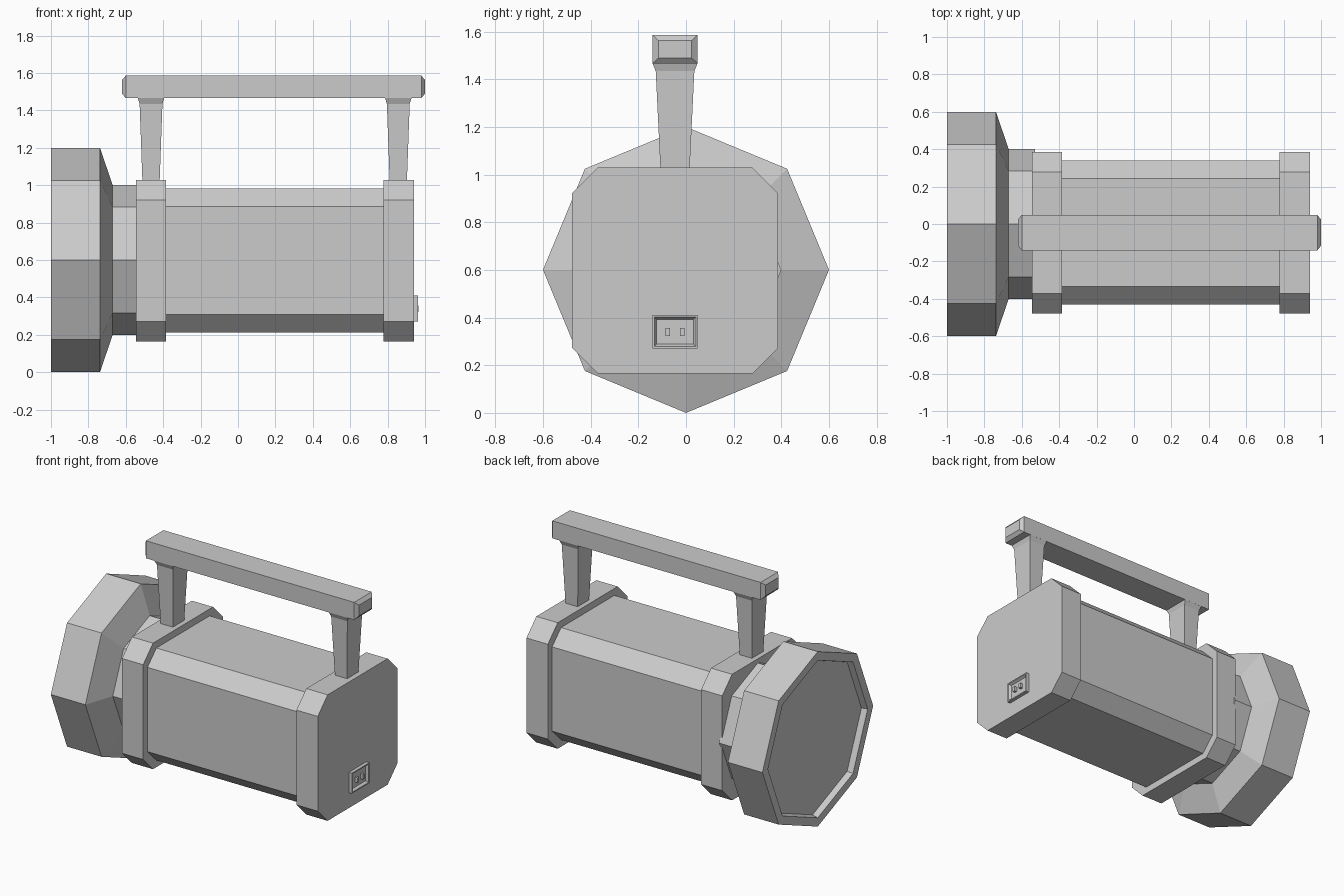
import bpy, bmesh, math

if "Cube" in bpy.data.objects:
    bpy.data.objects.remove(bpy.data.objects["Cube"])

CY, CZ = -0.046, 0.597   # axis of the battery case and handle


def loft(name, rings):
    """Skin a list of equal-length point rings and cap both ends."""
    bm = bmesh.new()
    rows = [[bm.verts.new(p) for p in ring] for ring in rings]
    n = len(rows[0])
    for a, b in zip(rows, rows[1:]):
        for i in range(n):
            j = (i + 1) % n
            bm.faces.new((a[i], a[j], b[j], b[i]))
    bm.faces.new(rows[0])
    bm.faces.new(rows[-1])
    bmesh.ops.recalc_face_normals(bm, faces=bm.faces)
    me = bpy.data.meshes.new(name)
    bm.to_mesh(me)
    bm.free()
    ob = bpy.data.objects.new(name, me)
    bpy.context.collection.objects.link(ob)
    return ob


def octagon(x, r):
    return [(x, r * math.cos(i * math.pi / 4), 0.6 + r * math.sin(i * math.pi / 4))
            for i in range(8)]


def chamfered(x, h, c):
    k = h - c
    pts = [(h, -k), (h, k), (k, h), (-k, h), (-h, k), (-h, -k), (-k, -h), (k, -h)]
    return [(x, CY + a, CZ + b) for a, b in pts]


def rect_yz(x, cy, cz, hy, hz):
    return [(x, cy + a * hy, cz + b * hz) for a, b in ((-1, -1), (1, -1), (1, 1), (-1, 1))]


def rect_xy(z, cx, hx, hy):
    return [(cx + a * hx, CY + b * hy, z) for a, b in ((-1, -1), (1, -1), (1, 1), (-1, 1))]


# Lamp head with recessed lens, flare and neck
loft("lamp_head", [octagon(x, r) for x, r in (
    (-0.96, 0.53), (-1.0, 0.54), (-1.0, 0.6), (-0.738, 0.6), (-0.67, 0.4), (-0.53, 0.4))])

# Case with a raised collar at each end
loft("case", [chamfered(x, h, c) for x, h, c in (
    (-0.545, 0.432, 0.107), (-0.385, 0.432, 0.107), (-0.385, 0.385, 0.096),
    (0.778, 0.385, 0.096), (0.778, 0.432, 0.107), (0.94, 0.432, 0.107))])

# Handle bar with bevelled ends
loft("handle_bar", [rect_yz(x, CY, 1.526, hy, hz) for x, hy, hz in (
    (-0.62, 0.07, 0.037), (-0.6, 0.095, 0.06), (0.98, 0.095, 0.06), (1.0, 0.07, 0.037))])

# Tapered handle posts
for name, cx in (("front_post", -0.465), ("rear_post", 0.857)):
    loft(name, [rect_xy(z, cx, hx, hy) for z, hx, hy in (
        (1.02, 0.046, 0.061), (1.435, 0.061, 0.081), (1.467, 0.071, 0.095))])

# Charging socket frame and its two pins
loft("charging_socket", [rect_yz(x, CY, 0.34, 0.095 - d, 0.07 - d) for x, d in (
    (0.935, 0), (0.963, 0), (0.963, 0.008), (0.946, 0.018))])
for side in (-1, 1):
    loft("socket_pin", [rect_yz(x, CY + side * 0.03, 0.34, 0.009, 0.017) for x in (0.94, 0.966)])
